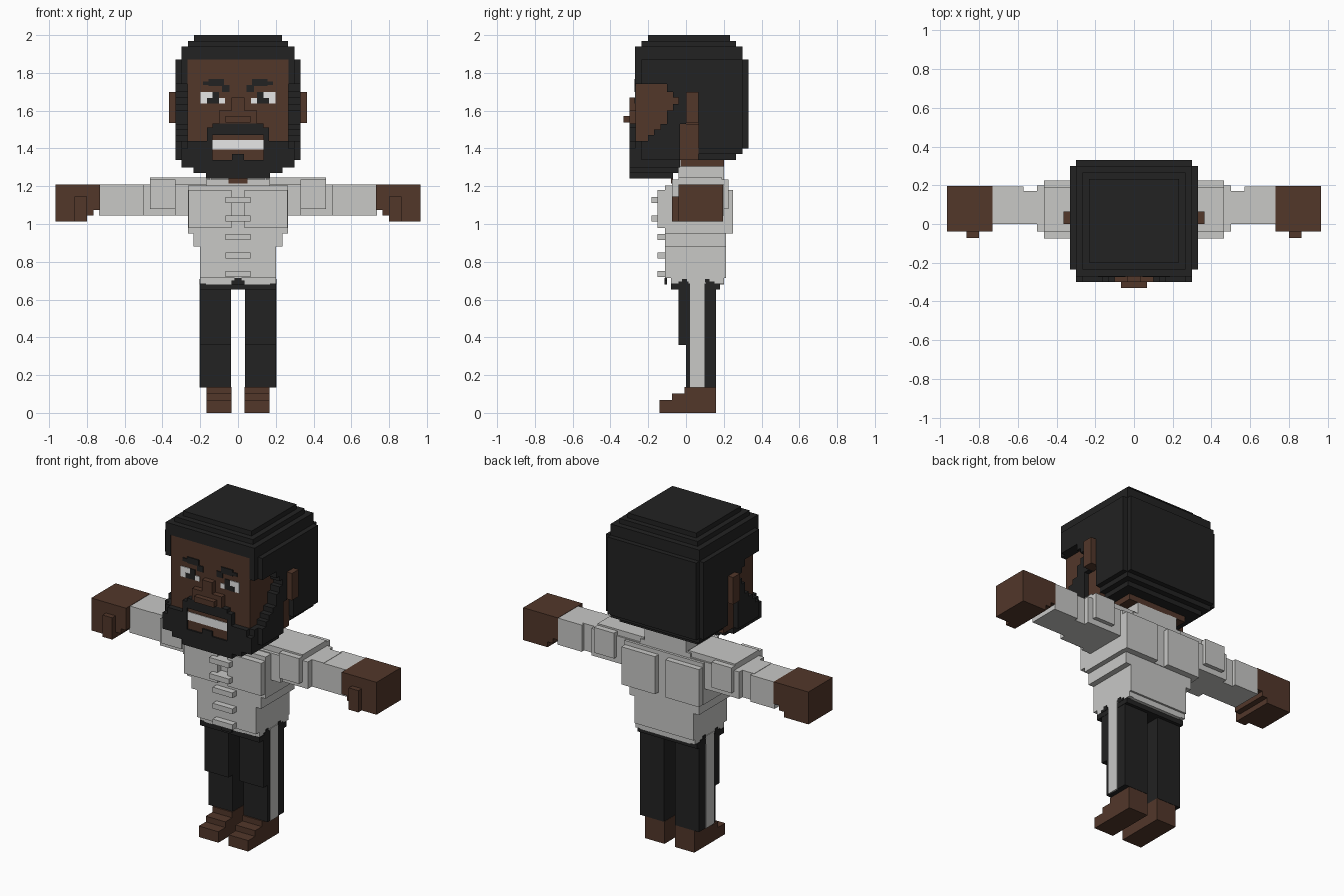
import bpy, bmesh

def material(name, rgb):
    m = bpy.data.materials.new(name)
    m.diffuse_color = (*rgb, 1)
    return m

BLACK = material("soft_black", (0.016, 0.016, 0.016))
SKIN = material("brown_skin", (0.084, 0.038, 0.023))
CLOTH = material("off_white_cloth", (0.58, 0.58, 0.565))
WHITE = material("bright_white", (0.80, 0.80, 0.80))

def part(name, mat, boxes, mirror=False):
    """One object from blocks given as (x0, x1, y0, y1, z0, z1)."""
    bm = bmesh.new()
    for sx in ((1, -1) if mirror else (1,)):
        for x0, x1, y0, y1, z0, z1 in boxes:
            xa, xb = sorted((sx * x0, sx * x1))
            v = [bm.verts.new((x, y, z)) for z in (z0, z1)
                 for x, y in ((xa, y0), (xb, y0), (xb, y1), (xa, y1))]
            for f in ((3, 2, 1, 0), (4, 5, 6, 7), (0, 1, 5, 4),
                      (1, 2, 6, 5), (2, 3, 7, 6), (3, 0, 4, 7)):
                bm.faces.new([v[i] for i in f])
    me = bpy.data.meshes.new(name)
    bm.to_mesh(me)
    bm.free()
    me.materials.append(mat)
    ob = bpy.data.objects.new(name, me)
    bpy.context.collection.objects.link(ob)
    return ob

def mid(hx, y0, y1, z0, z1):
    """Block centred on x = 0."""
    return (-hx, hx, y0, y1, z0, z1)

# --- head ---
part("skull", SKIN, [mid(.268, -.267, .26, 1.38, 1.87), mid(.2, -.03, .2, 1.305, 1.39)])
part("ear", SKIN, [(.26, .365, 0, .065, 1.535, 1.70),
                   (.26, .30, -.033, .065, 1.34, 1.53)], True)
part("nose", SKIN, [mid(.035, -.30, -.26, 1.59, 1.67), mid(.10, -.30, -.26, 1.532, 1.60),
                    mid(.067, -.33, -.29, 1.537, 1.572)])

# hair cap, stepped toward the crown
part("hair_cap", BLACK, [mid(.232, -.20, .232, 1.96, 2.0),
                         mid(.265, -.235, .265, 1.93, 1.97),
                         mid(.30, -.27, .30, 1.87, 1.94),
                         mid(.33, -.235, .30, 1.86, 1.872),
                         mid(.30, -.235, .33, 1.86, 1.872)])
# hair at the back, stepped toward the nape
part("back_hair", BLACK, [mid(.33, .065, .30, 1.40, 1.87), mid(.30, .065, .33, 1.40, 1.87),
                          mid(.30, .065, .30, 1.37, 1.40), mid(.265, .065, .265, 1.34, 1.37)])
# temples and sideburns: rows of (front y, back y, low z, high z)
rows = [(-.235, .07, 1.74, 1.87), (-.10, .07, 1.70, 1.74), (-.07, 0, 1.67, 1.70),
        (-.04, 0, 1.635, 1.67), (-.07, 0, 1.60, 1.635), (-.10, 0, 1.53, 1.60),
        (-.135, -.033, 1.50, 1.53), (-.17, -.033, 1.47, 1.50),
        (-.20, -.033, 1.44, 1.47), (-.235, -.033, 1.40, 1.44)]
part("sideburn", BLACK, [(.262, .33, *r) for r in rows]
     + [(.268, .30, -.27, -.2, 1.74, 1.87), (.262, .30, -.27, -.2, 1.40, 1.44)], True)

# beard with an opening for the mouth
part("beard", BLACK, [mid(.17, -.30, -.07, 1.24, 1.27), mid(.235, -.30, -.04, 1.27, 1.30),
                      mid(.30, -.30, -.033, 1.30, 1.34), mid(.33, -.235, -.033, 1.34, 1.40),
                      mid(.30, -.272, -.033, 1.34, 1.40),
                      mid(.165, -.30, -.26, 1.47, 1.51), mid(.135, -.30, -.26, 1.51, 1.532),
                      mid(.033, -.30, -.26, 1.34, 1.37)])
part("beard_sides", BLACK, [(.135, .30, -.30, -.26, 1.34, 1.40),
                            (.135, .268, -.30, -.26, 1.40, 1.44),
                            (.135, .165, -.30, -.26, 1.44, 1.48)], True)
part("lips", SKIN, [mid(.135, -.29, -.26, 1.445, 1.47), mid(.135, -.29, -.26, 1.34, 1.395)])
part("teeth", WHITE, [mid(.135, -.293, -.26, 1.395, 1.445)])

# thin plates for eyes and brows
part("eye_white", WHITE, [(.07, .10, -.271, -.266, 1.637, 1.667),
                          (.135, .198, -.271, -.266, 1.637, 1.70)], True)
part("pupil", BLACK, [(.10, .135, -.271, -.266, 1.637, 1.70),
                      (.135, .165, -.273, -.266, 1.637, 1.667)], True)
part("brow", BLACK, [(.045, .085, -.273, -.266, 1.70, 1.735),
                     (.075, .155, -.273, -.266, 1.73, 1.768),
                     (.15, .185, -.273, -.266, 1.735, 1.755)], True)

# --- shirt ---
part("shirt_body", CLOTH, [mid(.20, -.112, .212, .715, .90), mid(.17, -.08, .20, .68, .72),
                           mid(.20, -.08, .20, .685, .72),
                           mid(.235, -.112, .212, .88, .96), mid(.265, -.112, .215, .95, 1.205),
                           mid(.33, -.06, .20, 1.045, 1.21)])
part("chest_panel", CLOTH, [(.035, .262, -.15, -.10, .98, 1.18)], True)
part("back_panel", CLOTH, [(.035, .262, .20, .25, .95, 1.18)], True)
part("collar", CLOTH, [mid(.17, -.075, .20, 1.20, 1.235), mid(.14, -.04, .20, 1.23, 1.308)])
part("throat", SKIN, [mid(.05, -.08, -.07, 1.215, 1.24)])
part("fastener", CLOTH, [mid(.067, -.15 if z < .99 else -.183, -.10, z, z + .032)
                         for z in (.72, .817, .915, 1.012, 1.11)])

# --- arms ---
part("shoulder", CLOTH, [(.15, .465, -.04, .19, 1.20, 1.245),
                         (.33, .465, -.075, .225, 1.08, 1.235),
                         (.25, .50, -.04, .20, 1.045, 1.21)], True)
part("sleeve", CLOTH, [(.48, .58, 0, .17, 1.045, 1.21), (.57, .735, 0, .193, 1.045, 1.208)], True)
part("hand", SKIN, [(.73, .77, -.04, .195, 1.075, 1.21), (.765, .80, -.04, .195, 1.045, 1.21),
                    (.80, .965, -.04, .195, 1.012, 1.21),
                    (.80, .865, -.073, -.03, 1.012, 1.145)], True)

# --- trousers and shoes ---
part("waistband", BLACK, [mid(.202, -.08, .18, .652, .684), mid(.035, -.114, -.10, .68, .70),
                          mid(.018, -.114, -.10, .69, .715)])
part("trouser_leg", BLACK, [(.037, .20, -.04, .16, .36, .66), (.037, .20, 0, .16, .135, .37)], True)
part("trouser_stripe", CLOTH, [(.196, .204, .022, .097, .135, .70)], True)
part("hip_point", BLACK, [(.196, .204, -.04, .012, .68, .695), (.196, .204, -.02, .005, .69, .71),
                          (.196, .204, .107, .15, .68, .695),
                          (.196, .204, .10, .125, .69, .71)], True)
part("shoe", SKIN, [(.035, .167, -.14, .158, 0, .067), (.035, .167, -.073, .158, .06, .102),
                    (.035, .167, -.008, .158, .10, .136)], True)
